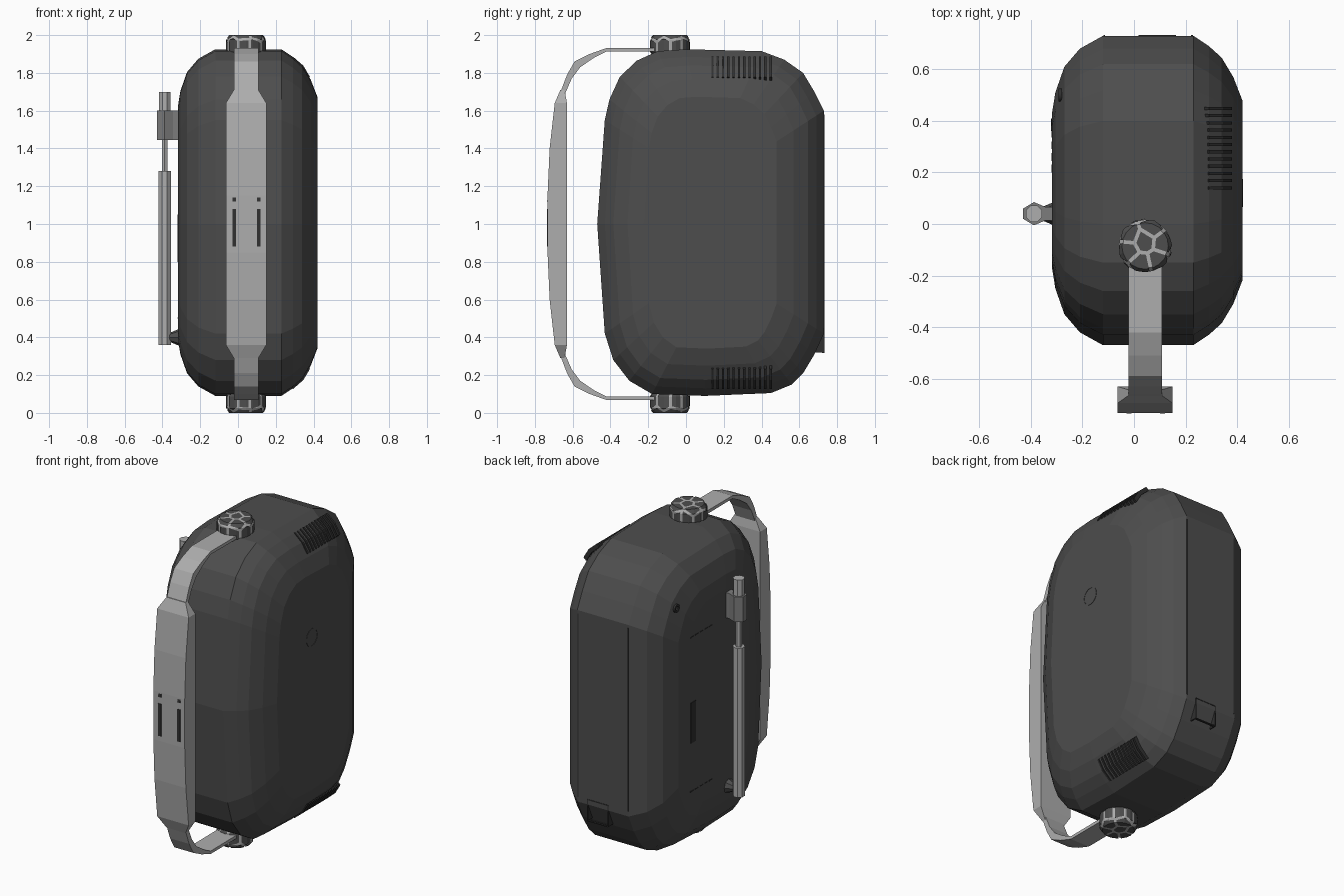
import bpy, bmesh, random
from math import cos, sin, pi
from mathutils import Vector

if "Cube" in bpy.data.objects:
    bpy.data.objects.remove(bpy.data.objects["Cube"])

def mat(name, v):
    m = bpy.data.materials.new(name)
    m.diffuse_color = (v, v, v, 1)
    m.use_nodes = True
    m.node_tree.nodes["Principled BSDF"].inputs["Base Color"].default_value = m.diffuse_color
    return m

DARK, LIGHT, MID, BLACK = mat("dark", .075), mat("light", .42), mat("mid", .2), mat("slot", .03)

def finish(name, bm, m):
    bmesh.ops.recalc_face_normals(bm, faces=bm.faces)
    me = bpy.data.meshes.new(name)
    bm.to_mesh(me)
    bm.free()
    me.materials.append(m)
    ob = bpy.data.objects.new(name, me)
    bpy.context.collection.objects.link(ob)
    return ob

def loft(name, rings, m):
    bm = bmesh.new()
    vs = [[bm.verts.new(p) for p in r] for r in rings]
    n = len(vs[0])
    for a, b in zip(vs, vs[1:]):
        for i in range(n):
            bm.faces.new((a[i], a[(i + 1) % n], b[(i + 1) % n], b[i]))
    bm.faces.new(vs[0])
    bm.faces.new(vs[-1])
    return finish(name, bm, m)

def box(name, lo, hi, m):
    q = [(0, 0), (1, 0), (1, 1), (0, 1)]
    return loft(name, [[((lo[0], hi[0])[a], (lo[1], hi[1])[b], z) for a, b in q]
                       for z in (lo[2], hi[2])], m)

def prism(name, c, r, z0, z1, n, m):
    return loft(name, [[(c[0] + r * cos(2 * pi * (i + .5) / n), c[1] + r * sin(2 * pi * (i + .5) / n), z)
                        for i in range(n)] for z in (z0, z1)], m)

def ring(name, x, y, z, r, w, m):
    # flat raised ring facing along x
    bm = bmesh.new()
    n = 40
    prof = [(r - w, -.01), (r - w, .002), (r, .002), (r, -.01)]
    vs = [[bm.verts.new((x + (h if x > 0 else -h), y + q * cos(2 * pi * i / n), z + q * sin(2 * pi * i / n)))
           for q, h in prof] for i in range(n)]
    for i in range(n):
        for k in range(4):
            bm.faces.new((vs[i][k], vs[i][(k + 1) % 4], vs[(i + 1) % n][(k + 1) % 4], vs[(i + 1) % n][k]))
    return finish(name, bm, m)

# Body: side outline (y, z), shrunk towards both faces
outline = [(-.47, 1.0), (-.43, 1.55), (-.405, 1.66), (-.35, 1.78), (-.26, 1.865), (-.15, 1.915), (0, 1.925),
           (.4, 1.915), (.52, 1.87), (.62, 1.80), (.68, 1.70), (.73, 1.6), (.73, .42), (.68, .31), (.62, .21),
           (.56, .15), (.45, .105), (.1, .09), (-.18, .1), (-.3, .17), (-.385, .28), (-.43, .42)]
steps = [(-.318, .30), (-.305, .22), (-.27, .12), (-.21, .05), (-.12, 0), (.23, 0), (.29, .04),
         (.34, .085), (.385, .16), (.42, .25)]
loft("body", [[(x, .13 + (y - .13) * (.6 - d) / .6, 1.005 + (z - 1.005) * (.915 - d) / .915)
               for y, z in outline] for x, d in steps], DARK)

# Handle straps and grip
CX, CY = .043, -.085
strap = [(-.15, 1.932, -.15, 1.912), (-.42, 1.932, -.42, 1.914), (-.51, 1.90, -.49, 1.878),
         (-.59, 1.86, -.56, 1.83), (-.63, 1.79, -.605, 1.77), (-.668, 1.69, -.64, 1.69)]
for s, nm in ((0, "upper"), (1, "lower")):
    f = lambda z: 2 - z if s else z
    loft(nm + "_strap", [[(CX - .065, a, f(b)), (CX + .065, a, f(b)), (CX + .065, c, f(d)), (CX - .065, c, f(d))]
                         for a, b, c, d in strap], LIGHT)
half = [(.71, .065, -.665, -.643), (.64, .107, -.695, -.63), (.4, .107, -.722, -.63), (.15, .107, -.733, -.63)]
grip = half + [(-z, w, a, b) for z, w, a, b in half[::-1]]
loft("grip", [[(CX - w, a, 1 + z), (CX + w, a, 1 + z), (CX + w, b, 1 + z), (CX - w, b, 1 + z)]
              for z, w, a, b in grip], LIGHT)

# Dark inlays on the grip
for x in (-.02, .11):
    for z0, z1 in ((1.45, 1.61), (1.28, 1.44), (1.12, 1.25), (.88, 1.08), (.74, .82)):
        y0, y1 = [-.735 + .105 * max(0, abs(z - 1) - .15) / .3 * .35 for z in (z0, z1)]
        loft("grip_inlay", [[(x - .01, y, z), (x + .01, y, z), (x + .01, y + .012, z), (x - .01, y + .012, z)]
                            for y, z in ((y0, z0), (y1, z1))], BLACK)

# Pivot knobs: light core covered by irregular dark plates
def knob_mesh(bm, r, z0, z1):
    prof = [(r * .9, z0), (r, z0 + .015), (r, z1 - .022), (r * .85, z1)]
    n = 20
    vs = [[bm.verts.new((CX + q * cos(2 * pi * i / n), CY + q * sin(2 * pi * i / n), z))
           for i in range(n)] for q, z in prof]
    for a, b in zip(vs, vs[1:]):
        for i in range(n):
            bm.faces.new((a[i], a[(i + 1) % n], b[(i + 1) % n], b[i]))
    bm.faces.new(vs[0][::-1])
    bm.faces.new(vs[-1])

random.seed(4)
seeds = [Vector((CX + r * cos(a + random.uniform(-.2, .2)), CY + r * sin(a + random.uniform(-.2, .2)), z))
         for r, z, k in ((.02, 2.0, 1), (.075, 2.0, 6), (.105, 1.94, 10))
         for a in [2 * pi * (i + .3) / k for i in range(k)]]
for s in (0, 1):
    core = bmesh.new()
    knob_mesh(core, .102, 1.9, 1.997)
    plates = bmesh.new()
    for p in seeds:
        cell = bmesh.new()
        knob_mesh(cell, .106, 1.897, 2.0)
        for q in seeds:
            if q is not p and cell.faces:
                d = (q - p).normalized()
                bmesh.ops.bisect_plane(cell, geom=cell.verts[:] + cell.edges[:] + cell.faces[:],
                                       plane_co=(p + q) / 2 - d * .007, plane_no=d, clear_outer=True)
        tmp = bpy.data.meshes.new("cell")
        cell.to_mesh(tmp)
        cell.free()
        plates.from_mesh(tmp)
        bpy.data.meshes.remove(tmp)
    for bm in (core, plates):
        if s:
            for v in bm.verts:
                v.co.z = 2 - v.co.z
    finish("knob_core", core, LIGHT)
    finish("knob_plates", plates, DARK)

# Antenna on the left side
A = (-.388, .04)
prism("antenna_stem", A, .035, .36, 1.28, 8, LIGHT)
prism("antenna_rod", A, .018, 1.27, 1.46, 6, LIGHT)
prism("antenna_tip", A, .034, 1.59, 1.7, 8, LIGHT)
loft("antenna_clip", [[(A[0] + x, A[1] + y, z) for x, y in
                       ((-.042, -.02), (0, -.045), (.045, -.026), (.09, -.026),
                        (.09, .026), (.045, .026), (0, .045), (-.042, .02))] for z in (1.445, 1.6)], MID)
loft("antenna_foot", [[(x, A[1] + r * cos(i * pi / 4), .4 + r * sin(i * pi / 4)) for i in range(8)]
                      for x, r in ((-.30, .05), (-.335, .035), (-.37, .02))], DARK)

# Vent slots on the upper and lower right edges
for s in (0, 1):
    for i in range(12):
        y = .14 + i * .028
        pts = [(.285, 1.88), (.34, 1.832), (.375, 1.773)]
        loft("vent_slot", [[(x + k, y + e, (lambda z: 2.012 - z if s else z)(z + k))
                            for e, k in ((-.006, -.012), (.006, -.012), (.006, .006), (-.006, .006))]
                           for x, z in pts], BLACK)

# Surface details: seams, hatch, side panel and rings
for x in (-.115, .225):
    box("back_seam", (x - .003, .72, .45), (x + .003, .732, 1.58), BLACK)
for z in (.32, .45):
    box("hatch_edge", (.02, .72, z - .003), (.16, .732, z + .003), BLACK)
for x in (.02, .16):
    box("hatch_edge", (x - .003, .6, .32), (x + .003, .732, .45), BLACK)
box("side_panel", (-.321, .36, .8), (-.3, .41, 1.05), BLACK)
for z in (.5, 1.45):
    for i in range(5):
        box("side_seam", (-.32, .2 + i * .045, z), (-.3, .23 + i * .045, z + .005), BLACK)
ring("side_ring", .42, .12, 1.28, .055, .005, DARK)
ring("small_stud", -.29, .5, 1.66, .025, .012, BLACK)
